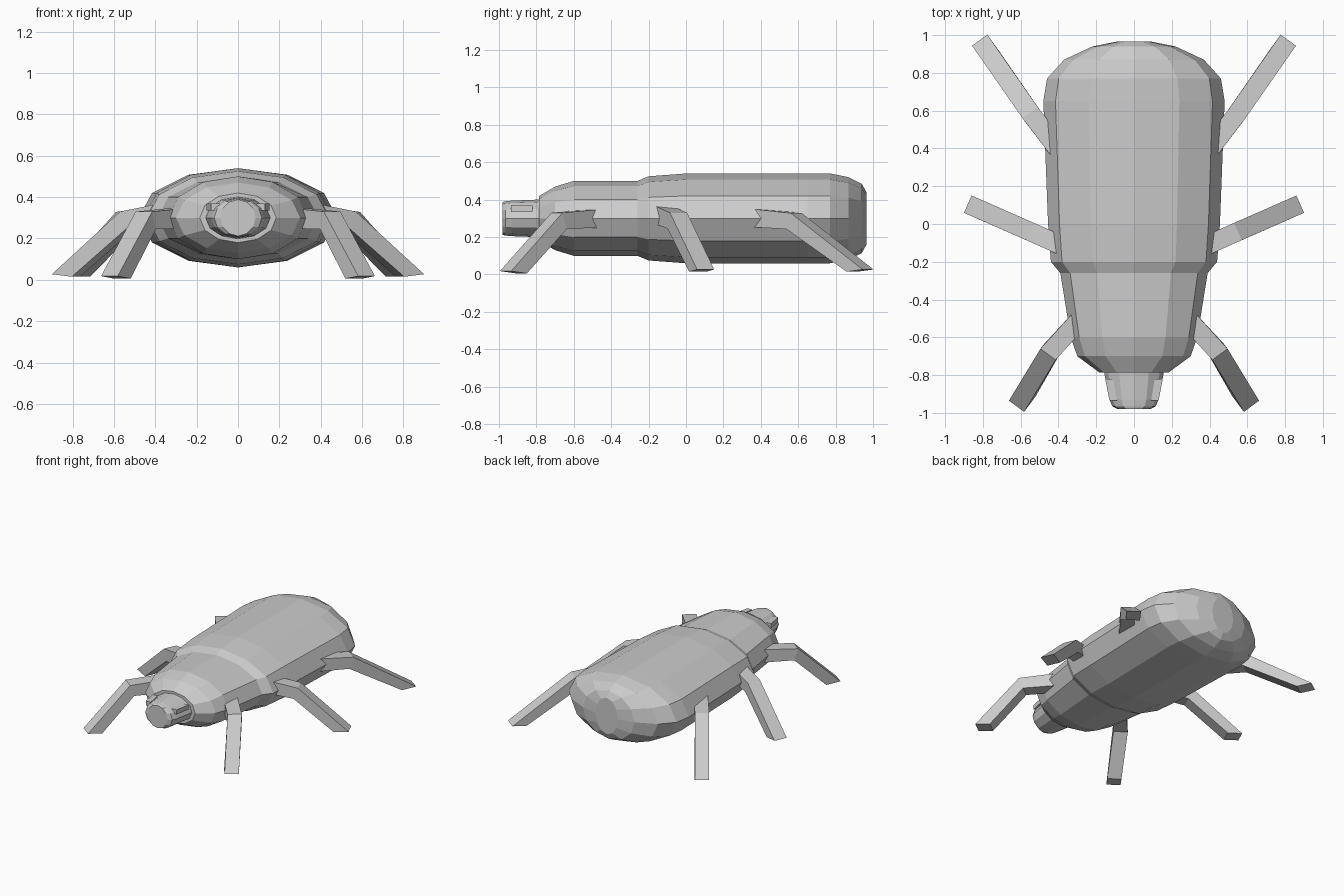
import bpy
import bmesh
import math
from mathutils import Vector

if "Cube" in bpy.data.objects:
    bpy.data.objects.remove(bpy.data.objects["Cube"])


def loft(name, rings, mirror=False):
    """Skin a closed tube through equal-sized rings of points, with end caps."""
    bm = bmesh.new()
    loops = [[bm.verts.new(p) for p in ring] for ring in rings]
    n = len(loops[0])
    for a, b in zip(loops, loops[1:]):
        for i in range(n):
            j = (i + 1) % n
            bm.faces.new((a[i], a[j], b[j], b[i]))
    bm.faces.new(loops[0])
    bm.faces.new(loops[-1])
    bmesh.ops.recalc_face_normals(bm, faces=bm.faces)
    mesh = bpy.data.meshes.new(name)
    bm.to_mesh(mesh)
    bm.free()
    obj = bpy.data.objects.new(name, mesh)
    bpy.context.collection.objects.link(obj)
    if mirror:
        obj.modifiers.new("Mirror", 'MIRROR').use_mirror_merge = False
    return obj


def oval(y, half_w, half_h, zc=0.3, sides=12):
    """Oval cross-section with a corner at the top."""
    return [(half_w * math.sin(2 * math.pi * i / sides), y,
             zc + half_h * math.cos(2 * math.pi * i / sides)) for i in range(sides)]


def leg(name, hip, knee, foot, width=0.1):
    """Two-segment square leg; the points follow the centre of its top face."""
    hip, knee, foot = Vector(hip), Vector(knee), Vector(foot)
    out = foot - hip
    out.z = 0
    out.normalize()
    side = Vector((-out.y, out.x, 0)) * width / 2
    down = Vector((0, 0, -1))
    unders = (hip + down * 0.1, knee + down * 0.085 - out * 0.03,
              foot + down * 0.012 - out * 0.105)
    rings = [(t + side, t - side, u - side, u + side)
             for t, u in zip((hip, knee, foot), unders)]
    loft(name, rings, mirror=True)


# Body: narrow thorax stepping out into the broad abdomen (y, half width, half height)
body = [(-0.785, 0.185, 0.12), (-0.70, 0.30, 0.17), (-0.60, 0.335, 0.20),
        (-0.26, 0.39, 0.20), (-0.20, 0.44, 0.225), (0.0, 0.455, 0.24),
        (0.65, 0.48, 0.24), (0.77, 0.46, 0.24), (0.87, 0.37, 0.22),
        (0.94, 0.22, 0.185), (0.965, 0.095, 0.14)]
loft("body", [oval(*r) for r in body])

# Head
head = [(-0.74, 0.16, 0.105), (-0.80, 0.155, 0.10), (-0.93, 0.13, 0.095),
        (-0.965, 0.115, 0.092), (-0.98, 0.085, 0.088)]
loft("head", [oval(*r) for r in head])

# Eyes: small slabs on the sides of the head
loft("eyes", [[(x0, y, 0.335), (x1, y, 0.335), (x1, y, 0.37), (x0, y, 0.37)]
              for y, x0, x1 in ((-0.935, 0.09, 0.13), (-0.82, 0.11, 0.152))], mirror=True)

# Legs
leg("front_legs", (0.255, -0.47, 0.35), (0.455, -0.69, 0.33), (0.622, -0.965, 0.018))
leg("middle_legs", (0.28, -0.16, 0.385), (0.55, -0.04, 0.33), (0.88, 0.105, 0.027))
leg("rear_legs", (0.36, 0.34, 0.355), (0.55, 0.59, 0.328), (0.817, 0.973, 0.027))
